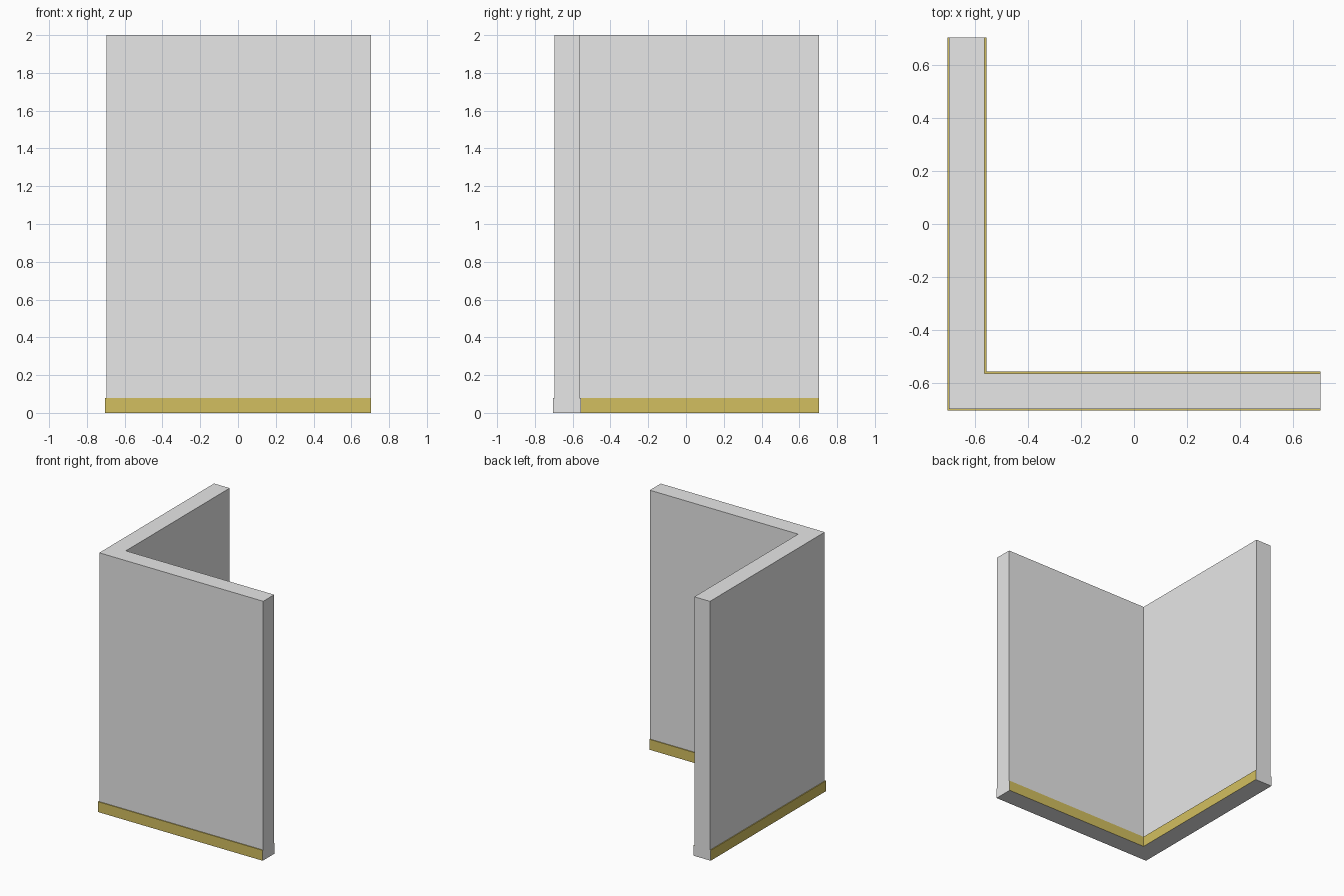
import bpy
import bmesh

if "Cube" in bpy.data.objects:
    bpy.data.objects.remove(bpy.data.objects["Cube"])

# Main sizes
END = 0.7033          # open ends of both wall legs
CORNER = -0.63        # centreline of each leg
HALF_WALL = 0.0667    # half thickness of the wall
HALF_BASE = 0.0733    # half thickness at the skirting
BASE_H, HEIGHT = 0.08, 2.0


def material(name, color):
    m = bpy.data.materials.new(name)
    m.diffuse_color = (*color, 1.0)
    m.use_nodes = True
    m.node_tree.nodes["Principled BSDF"].inputs["Base Color"].default_value = m.diffuse_color
    return m


# Cross-section (outward offset, height): wall with a skirting step each side
half = [(HALF_BASE, 0), (HALF_BASE, BASE_H), (HALF_WALL, BASE_H), (HALF_WALL, HEIGHT)]
profile = half + [(-d, z) for d, z in reversed(half)]
SKIRTING_EDGES = {0, 1, 5, 6}

# Sweep the section along the L: back end, mitred corner, right end
bm = bmesh.new()
stations = [
    [bm.verts.new((CORNER - d, END, z)) for d, z in profile],
    [bm.verts.new((CORNER - d, CORNER - d, z)) for d, z in profile],
    [bm.verts.new((END, CORNER - d, z)) for d, z in profile],
]
n = len(profile)
for a, b in zip(stations, stations[1:]):
    for i in range(n):
        j = (i + 1) % n
        f = bm.faces.new((a[i], a[j], b[j], b[i]))
        f.material_index = 1 if i in SKIRTING_EDGES else 0

# Plain end caps
bm.faces.new(stations[0])
bm.faces.new(stations[-1])
bmesh.ops.recalc_face_normals(bm, faces=bm.faces)

mesh = bpy.data.meshes.new("corner_wall")
bm.to_mesh(mesh)
bm.free()
mesh.materials.append(material("wall grey", (0.8, 0.8, 0.8)))
mesh.materials.append(material("skirting gold", (0.65, 0.52, 0.115)))
wall = bpy.data.objects.new("corner_wall", mesh)
bpy.context.collection.objects.link(wall)
